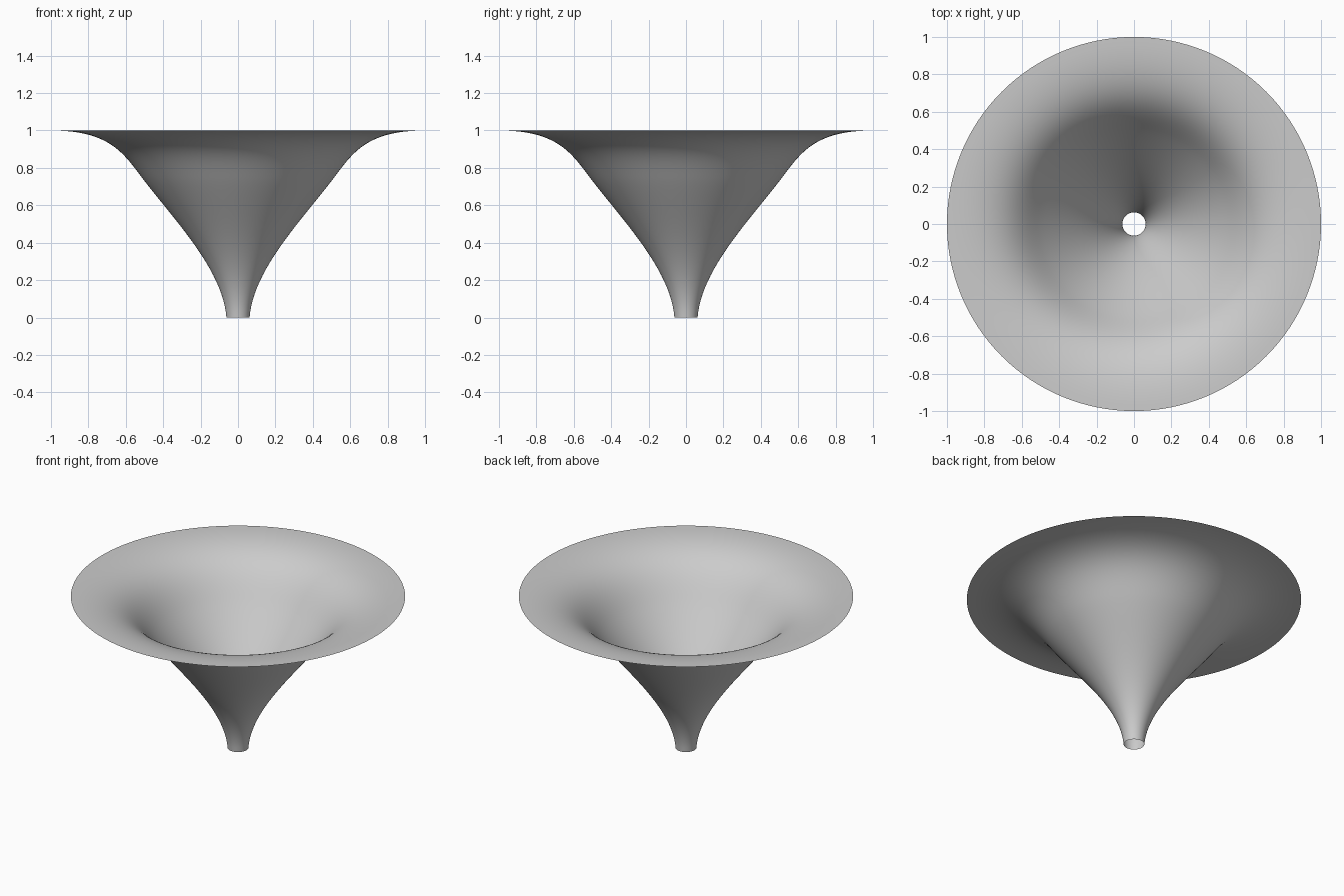
import bpy
import bmesh
import math
from mathutils import Vector, geometry

SEGMENTS = 128
STEPS = 24

cube = bpy.data.objects.get("Cube")
if cube:
    bpy.data.objects.remove(cube, do_unlink=True)

# Plain grey material
grey = bpy.data.materials.new("light_grey")
grey.use_nodes = True
colour = (0.6, 0.6, 0.6, 1)
grey.diffuse_color = colour
grey.node_tree.nodes["Principled BSDF"].inputs["Base Color"].default_value = colour

# Flared profile: narrow throat, sloping wall, flat rim (radius, height)
curves = [
    [(0.062, 0), (0.08, 0.25), (0.33, 0.51), (0.5, 0.73)],
    [(0.5, 0.73), (0.61, 0.875), (0.68, 1), (1, 1)],
]
profile = []
for points in curves:
    knots = [Vector((r, 0, z)) for r, z in points]
    profile += geometry.interpolate_bezier(*knots, STEPS)

# Open funnel: the profile spun around the vertical axis
bm = bmesh.new()
verts = [bm.verts.new(p) for p in profile]
edges = [bm.edges.new(pair) for pair in zip(verts, verts[1:])]
bmesh.ops.spin(bm, geom=verts + edges, cent=(0, 0, 0), axis=(0, 0, 1),
               angle=math.tau, steps=SEGMENTS)
bmesh.ops.remove_doubles(bm, verts=bm.verts, dist=0.0001)
bmesh.ops.recalc_face_normals(bm, faces=bm.faces)
# Face the inside of the bowl
if sum(f.normal.z for f in bm.faces) < 0:
    bmesh.ops.reverse_faces(bm, faces=bm.faces)
for face in bm.faces:
    face.smooth = True

mesh = bpy.data.meshes.new("funnel")
bm.to_mesh(mesh)
bm.free()
mesh.materials.append(grey)
funnel = bpy.data.objects.new("funnel", mesh)
bpy.context.collection.objects.link(funnel)
